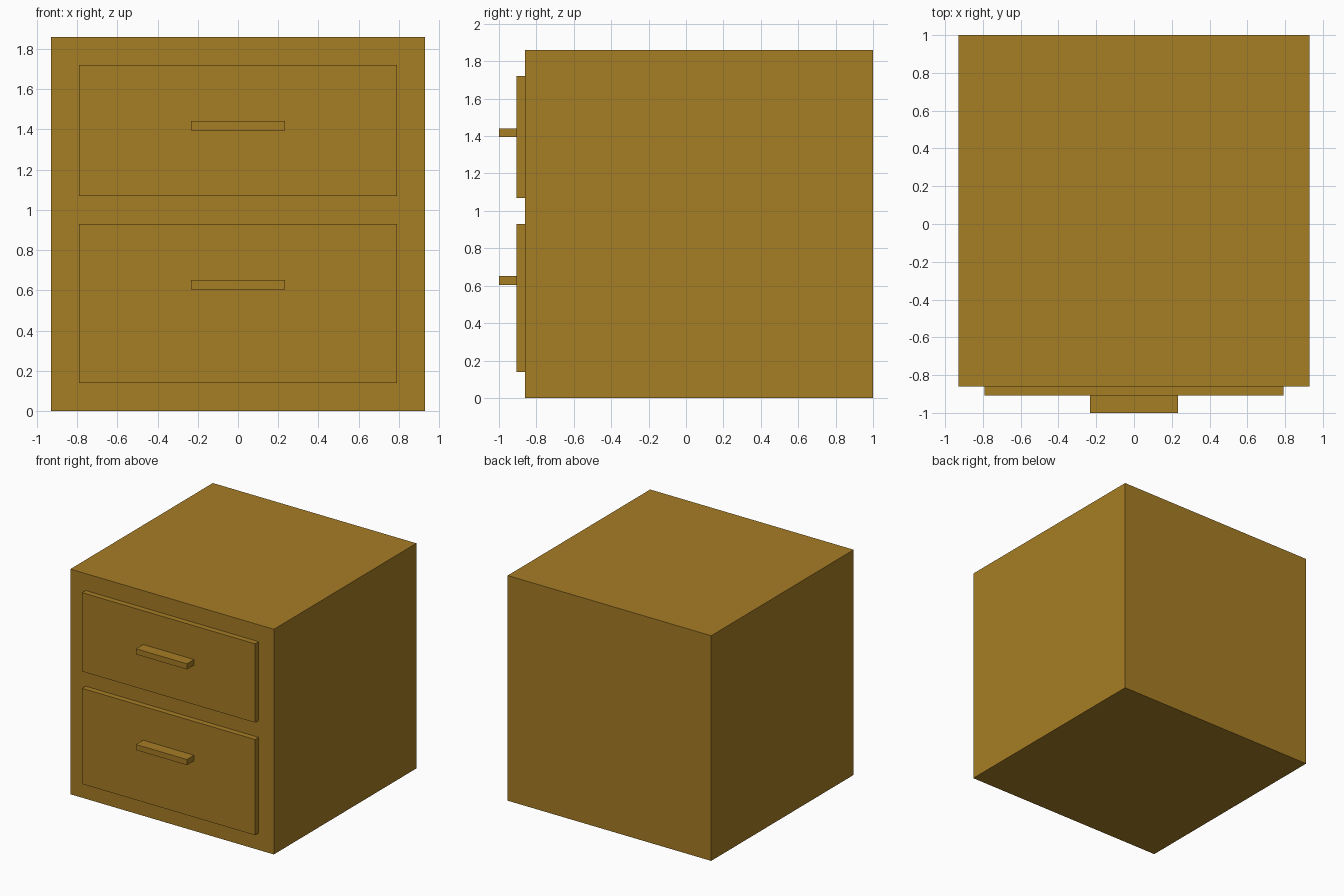
import bpy

if "Cube" in bpy.data.objects:
    bpy.data.objects.remove(bpy.data.objects["Cube"])

U = 2 / 43  # module: the whole depth is 43 modules

wood = bpy.data.materials.new("wood")
wood.diffuse_color = (0.38, 0.205, 0.018, 1)
wood.use_nodes = True
wood.node_tree.nodes["Principled BSDF"].inputs["Base Color"].default_value = wood.diffuse_color


def box(name, width, y0, y1, z0, z1):
    """Box centred on x, given in modules."""
    bpy.ops.mesh.primitive_cube_add(size=1, location=(0, (y0 + y1) / 2 * U, (z0 + z1) / 2 * U))
    ob = bpy.context.object
    ob.name = name
    ob.scale = (width * U, (y1 - y0) * U, (z1 - z0) * U)
    bpy.ops.object.transform_apply(location=False, rotation=False, scale=True)
    ob.data.materials.append(wood)
    return ob


# Cabinet body
box("cabinet_body", 40, -18.5, 21.5, 0, 40)

# Drawer fronts with bar handles: name, bottom, top, handle bottom
for name, bottom, top, grip in (("lower", 3, 20, 13), ("upper", 23, 37, 30)):
    box(f"{name}_drawer_front", 34, -19.5, -18.5, bottom, top)
    box(f"{name}_drawer_handle", 10, -21.5, -19.5, grip, grip + 1)
